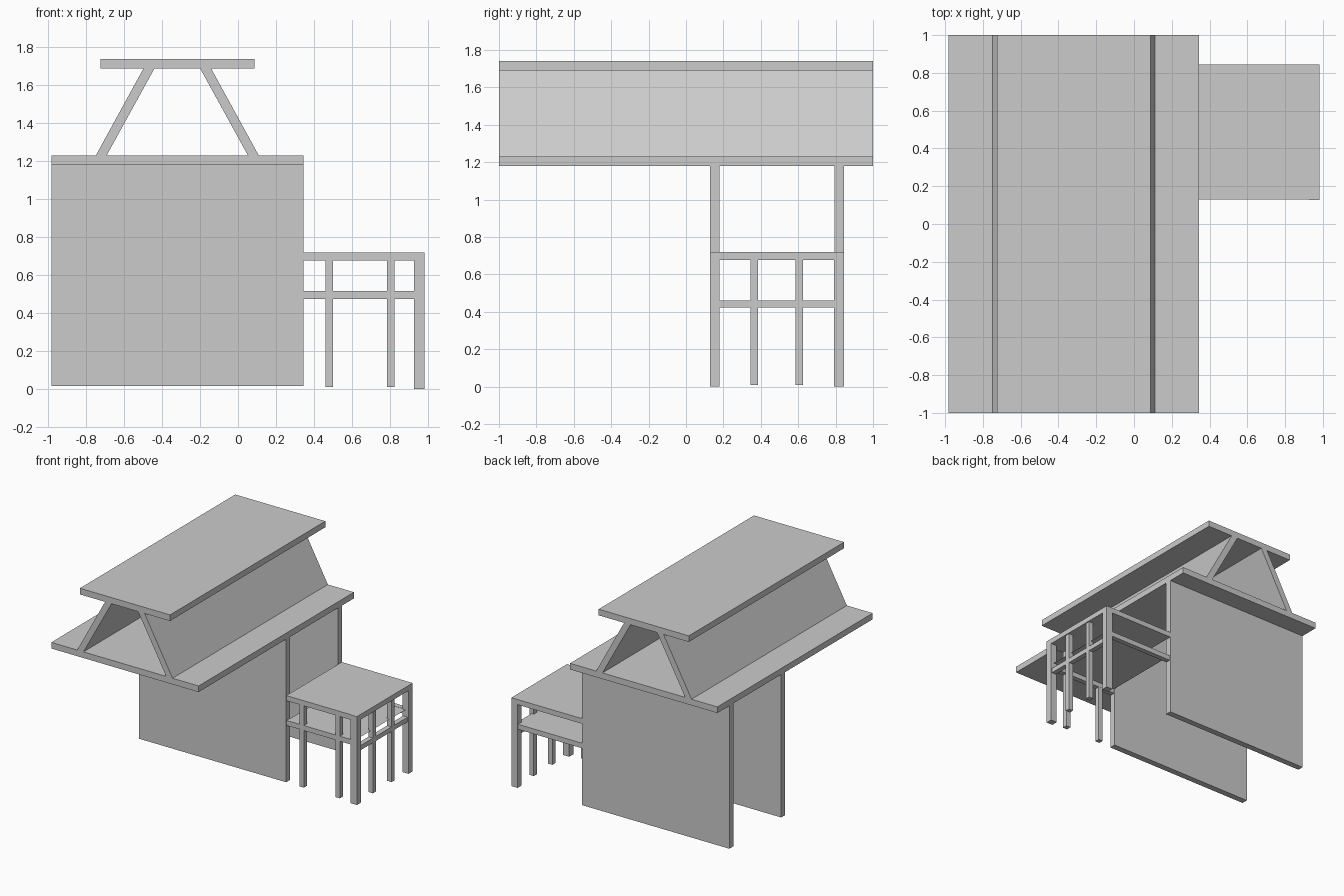
import bpy

if "Cube" in bpy.data.objects:
    bpy.data.objects.remove(bpy.data.objects["Cube"])


def make(name, verts, faces):
    mesh = bpy.data.meshes.new(name)
    mesh.from_pydata(verts, [], faces)
    mesh.update()
    ob = bpy.data.objects.new(name, mesh)
    bpy.context.collection.objects.link(ob)
    return ob


def prism(name, profile, y0, y1):
    """Extrude an XZ profile (counter-clockwise seen from the front) along Y."""
    n = len(profile)
    verts = [(x, y, z) for y in (y0, y1) for x, z in profile]
    faces = [tuple(range(n)), tuple(range(2 * n - 1, n - 1, -1))]
    faces += [(i, i + n, (i + 1) % n + n, (i + 1) % n) for i in range(n)]
    return make(name, verts, faces)


def box(name, x0, x1, y0, y1, z0, z1):
    return prism(name, [(x0, z0), (x1, z0), (x1, z1), (x0, z1)], y0, y1)


# Two parallel walls
WALL_X = (-0.983, 0.345)
box("front_wall", *WALL_X, 0.127, 0.178, 0.015, 1.18)
box("back_wall", *WALL_X, 0.795, 0.845, 0.015, 1.18)

# Roof slabs
box("lower_roof_slab", *WALL_X, -1, 1, 1.18, 1.23)
box("upper_roof_slab", -0.725, 0.087, -1, 1, 1.69, 1.74)

# Slanted panels, mirrored about the roof centre line
CENTRE = -0.32
half = [(0.373, 1.23), (0.43, 1.23), (0.178, 1.69), (0.12, 1.69)]
prism("right_roof_panel", [(CENTRE + x, z) for x, z in half], -1, 1)
prism("left_roof_panel", [(CENTRE - x, z) for x, z in reversed(half)], -1, 1)

# Side porch: top, corner posts and long rails
box("porch_top", 0.345, 0.983, 0.13, 0.845, 0.678, 0.72)
for side, y0, y1 in (("front", 0.127, 0.18), ("back", 0.792, 0.845)):
    box(side + "_corner_post", 0.927, 0.983, y0, y1, 0, 0.719)
    box(side + "_rail", 0.345, 0.93, y0 + 0.006, y1 - 0.006, 0.475, 0.516)

# Slim posts on the front and right sides
for i, x in enumerate((0.48, 0.805)):
    box(f"front_post_{i + 1}", x - 0.02, x + 0.02, 0.133, 0.173, 0.01, 0.68)
for i, y in enumerate((0.365, 0.605)):
    box(f"right_post_{i + 1}", 0.935, 0.975, y - 0.02, y + 0.02, 0.01, 0.68)
box("right_rail", 0.935, 0.975, 0.18, 0.792, 0.422, 0.46)

# Thin sheet shelf between the rails
make("porch_shelf",
     [(0.345, 0.14, 0.514), (0.955, 0.14, 0.514),
      (0.955, 0.835, 0.514), (0.345, 0.835, 0.514)], [(0, 1, 2, 3)])
